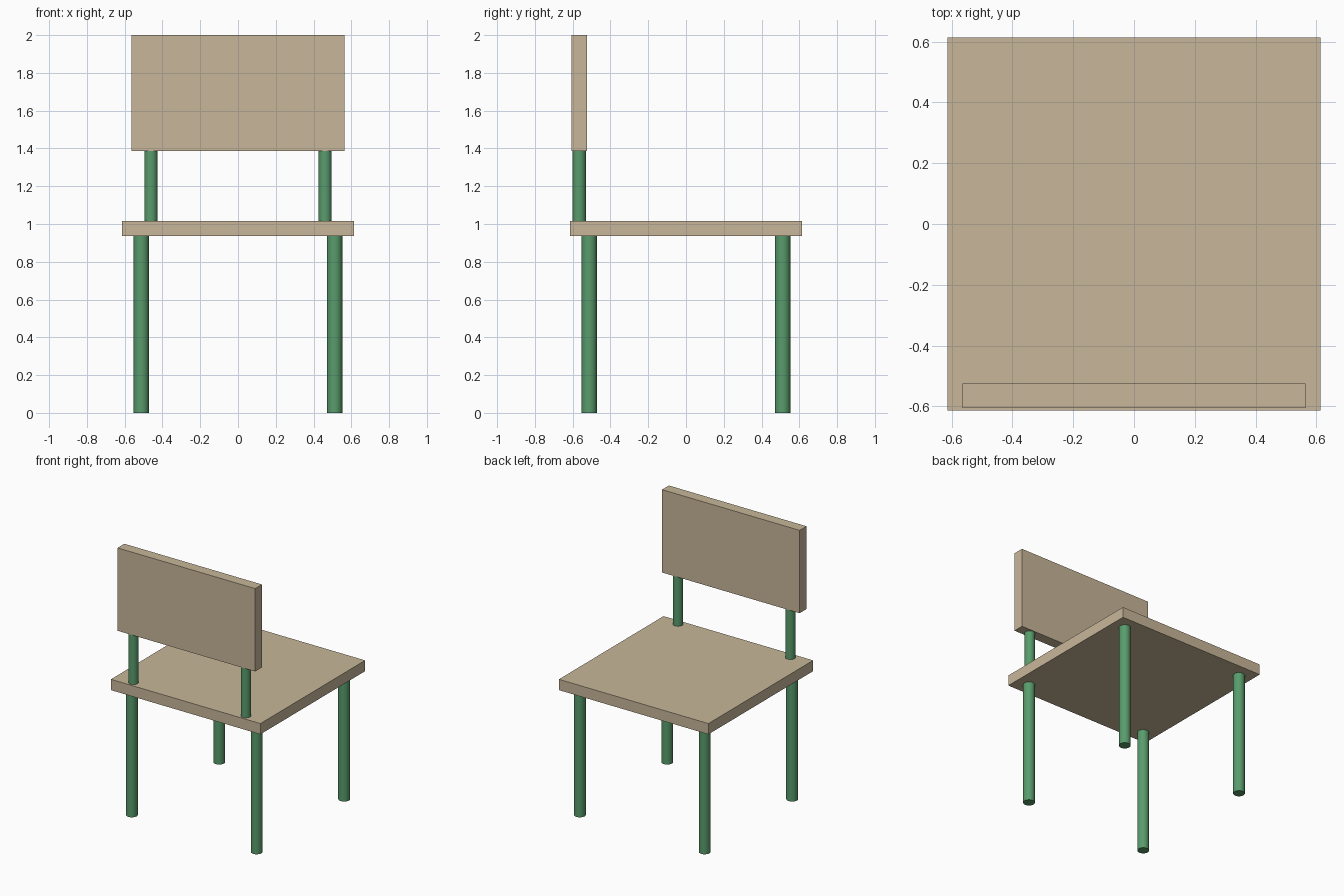
import bpy

cube = bpy.data.objects.get("Cube")
if cube:
    bpy.data.objects.remove(cube, do_unlink=True)


def make_material(name, color):
    mat = bpy.data.materials.new(name)
    mat.use_nodes = True
    mat.diffuse_color = color
    mat.node_tree.nodes["Principled BSDF"].inputs["Base Color"].default_value = color
    return mat


wood = make_material("tan_wood", (0.58, 0.47, 0.32, 1))
green = make_material("green_paint", (0.10, 0.33, 0.15, 1))


def board(name, center, size):
    bpy.ops.mesh.primitive_cube_add(size=1, location=center)
    obj = bpy.context.object
    obj.name = name
    obj.scale = size
    bpy.ops.object.transform_apply(location=False, rotation=False, scale=True)
    obj.data.materials.append(wood)


def rod(name, x, y, bottom, top, radius):
    bpy.ops.mesh.primitive_cylinder_add(
        vertices=32, radius=radius, depth=top - bottom,
        location=(x, y, (bottom + top) / 2))
    obj = bpy.context.object
    obj.name = name
    obj.data.materials.append(green)
    bpy.ops.object.shade_smooth_by_angle()


SEAT_BOTTOM, SEAT_TOP, REST_BOTTOM = 0.936, 1.016, 1.386
REST_Y = -0.565

# Seat and backrest boards
board("seat", (0, 0, (SEAT_BOTTOM + SEAT_TOP) / 2), (1.226, 1.226, SEAT_TOP - SEAT_BOTTOM))
board("backrest", (0, REST_Y, (REST_BOTTOM + 2) / 2), (1.128, 0.08, 2 - REST_BOTTOM))

# Four legs and two backrest posts
for side, sx in (("left", 1), ("right", -1)):
    for end, sy in (("front", -1), ("back", 1)):
        rod(f"{end}_{side}_leg", sx * 0.512, sy * 0.512, 0, SEAT_BOTTOM, 0.04)
    rod(f"{side}_backrest_post", sx * 0.461, REST_Y, SEAT_TOP, REST_BOTTOM, 0.035)
